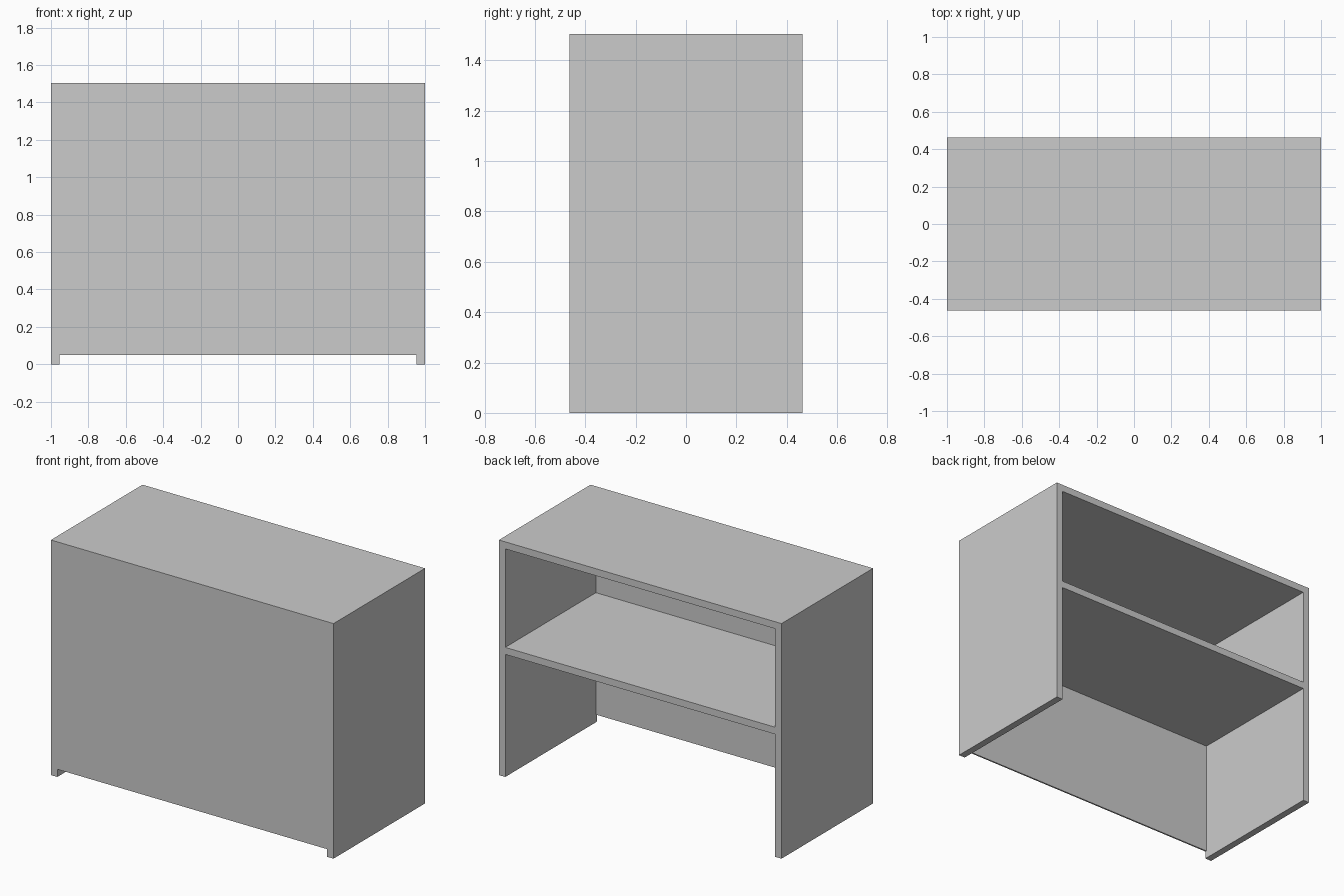
import bpy
import bmesh
from mathutils import Matrix, Vector

if "Cube" in bpy.data.objects:
    bpy.data.objects.remove(bpy.data.objects["Cube"])

W, D, H = 2.0, 0.926, 1.504   # overall size
T = 0.045                     # board thickness
FRONT_T = 0.01                # thin front panel
GAP = 0.049                   # clearance under the front panel

grey = bpy.data.materials.new("plain_grey")
grey.diffuse_color = (0.6, 0.6, 0.6, 1.0)
grey.use_nodes = True
grey.node_tree.nodes["Principled BSDF"].inputs["Base Color"].default_value = grey.diffuse_color


def board(name, lo, hi):
    """Box between two opposite corners."""
    lo, hi = Vector(lo), Vector(hi)
    bm = bmesh.new()
    bmesh.ops.create_cube(bm, size=1.0, matrix=Matrix.Translation((lo + hi) / 2)
                          @ Matrix.Diagonal((*(hi - lo), 1.0)))
    mesh = bpy.data.meshes.new(name)
    bm.to_mesh(mesh)
    bm.free()
    mesh.materials.append(grey)
    obj = bpy.data.objects.new(name, mesh)
    bpy.context.collection.objects.link(obj)
    return obj


x, y = W / 2, D / 2
inner = x - T

# side panels standing on the floor
board("left_side", (-x, -y, 0), (-inner, y, H - T))
board("right_side", (inner, -y, 0), (x, y, H - T))

# counter top, flush with all sides
board("counter_top", (-x, -y, H - T), (x, y, H))

# thin front panel between the sides, raised off the floor
board("front_panel", (-inner, -y, GAP), (inner, -y + FRONT_T, H - T))

# middle shelf, open at the back
board("shelf", (-inner, -y + FRONT_T, 0.784), (inner, y, 0.829))
